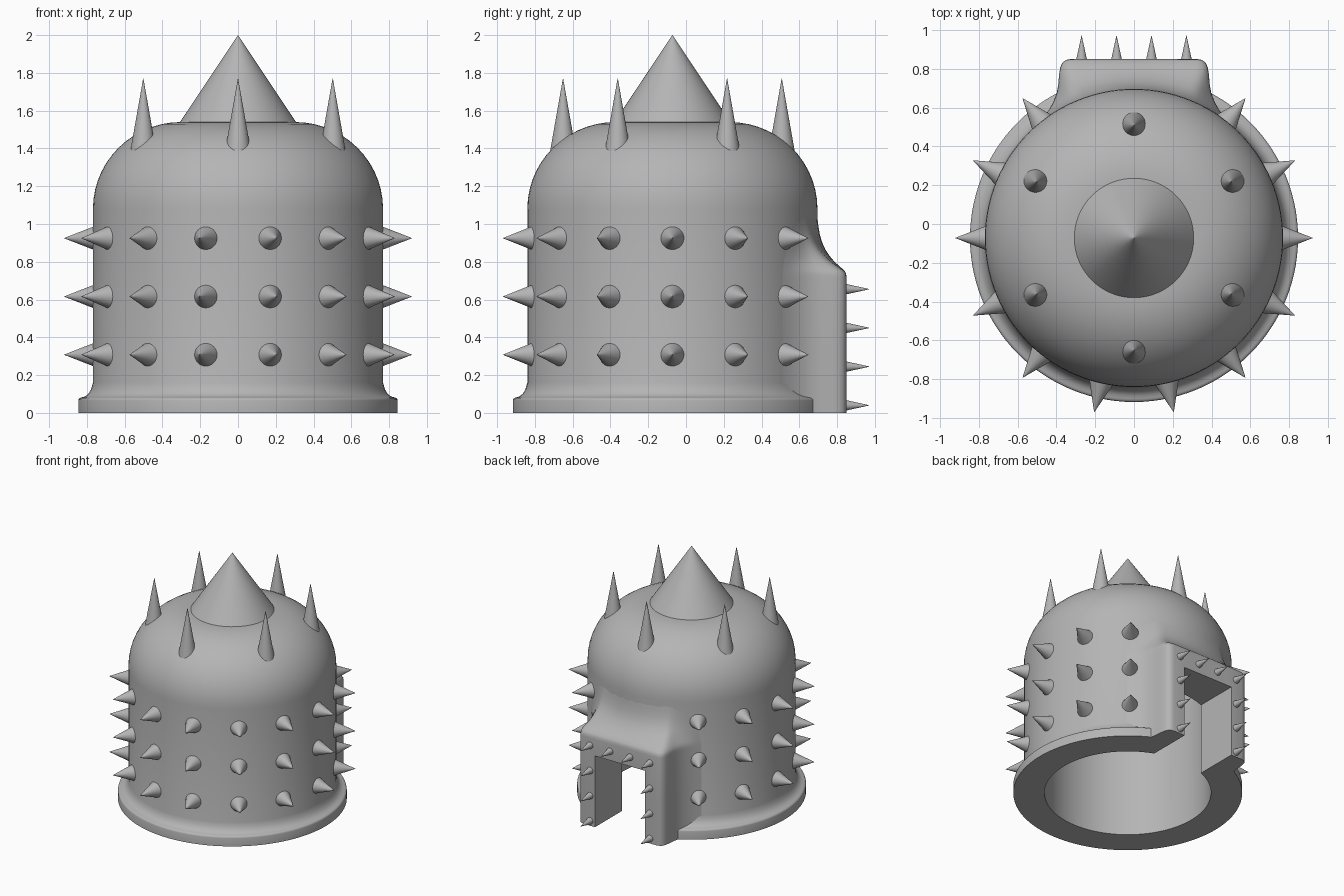
import bpy, bmesh
from math import sin, cos, pi, atan2, hypot
from mathutils import Vector, Matrix

if "Cube" in bpy.data.objects:
    bpy.data.objects.remove(bpy.data.objects["Cube"])

CY = -0.072      # y of the round body's axis
R = 0.768        # wall radius

# Dark grey used on every part
grey = bpy.data.materials.new("dark_grey")
grey.diffuse_color = (0.46, 0.46, 0.46, 1)
grey.use_nodes = True
grey.node_tree.nodes["Principled BSDF"].inputs["Base Color"].default_value = grey.diffuse_color


def finish(name, bm, y=0.0):
    bmesh.ops.recalc_face_normals(bm, faces=bm.faces[:])
    me = bpy.data.meshes.new(name)
    bm.to_mesh(me)
    bm.free()
    me.materials.append(grey)
    ob = bpy.data.objects.new(name, me)
    ob.location.y = y
    bpy.context.collection.objects.link(ob)
    return ob


def activate(ob):
    bpy.ops.object.select_all(action='DESELECT')
    ob.select_set(True)
    bpy.context.view_layer.objects.active = ob


def smooth(ob):
    activate(ob)
    bpy.ops.object.shade_smooth_by_angle(angle=0.8)


def loft(bm, rings, caps=False):
    """Quads between closed rings of points; optionally cap both ends."""
    rows = [[bm.verts.new(p) for p in ring] for ring in rings]
    n = len(rows[0])
    for a, b in zip(rows, rows[1:]):
        for i in range(n):
            j = (i + 1) % n
            bm.faces.new((a[i], a[j], b[j], b[i]))
    if caps:
        bm.faces.new(rows[0])
        bm.faces.new(rows[-1])


def spikes(name, items, segs=32, y=0.0):
    """Cones in one object, each given as (base point, tip point, base radius)."""
    bm = bmesh.new()
    for base, tip, rad in items:
        base, tip = Vector(base), Vector(tip)
        d = tip - base
        m = Matrix.Translation((base + tip) / 2) @ d.to_track_quat('Z', 'Y').to_matrix().to_4x4()
        # a tiny flat tip keeps the cone's shading true up to the point
        bmesh.ops.create_cone(bm, cap_ends=True, segments=segs, radius1=rad,
                              radius2=0.0008, depth=d.length, matrix=m)
    smooth(finish(name, bm, y))


def dome(rx, rz, n=14):
    return [(0.3 + rx * cos(k * pi / 2 / n), 1.08 + rz * sin(k * pi / 2 / n)) for k in range(n + 1)]


# Hollow domed body with a flared foot
profile = [(0, 1.385)] + dome(0.315, 0.305)[::-1] + [(0.615, 0), (0.845, 0), (0.845, 0.066),
           (0.843, 0.073), (0.837, 0.079), (0.828, 0.082), (0.812, 0.086), (0.793, 0.1),
           (0.778, 0.125), (R, 0.16)]
profile += dome(R - 0.3, 0.46) + [(0, 1.54)]
SEG = 112
bm = bmesh.new()
loft(bm, [[(r * cos(2 * pi * i / SEG), r * sin(2 * pi * i / SEG), z) for i in range(SEG)]
          for r, z in profile])
bmesh.ops.remove_doubles(bm, verts=bm.verts[:], dist=1e-5)
body = finish("domed_body", bm, CY)

# Porch that blends into the wall: plan outline drawn back toward the wall near its top
half = [(0.1, 0.85), (0.2, 0.85), (0.325, 0.85), (0.35, 0.845), (0.37, 0.83), (0.38, 0.805),
        (0.386, 0.77), (0.39, 0.72), (0.398, 0.675), (0.415, 0.63), (0.438, 0.588),
        (0.458, 0.561), (0.477, 0.535), (0.51, 0.5)]
outer = [(-x, y) for x, y in half[::-1]] + [(0, 0.85)] + half
polar = [(atan2(y - CY, x), hypot(x, y - CY)) for x, y in outer]
EDGE = R - 0.002
polar[0], polar[-1] = (polar[0][0], EDGE), (polar[-1][0], EDGE)
back = [(a, 0.69) for a, r in polar[::-1]]
layers = [(0, 1), (0.35, 1), (0.715, 1), (0.735, 0.985), (0.752, 0.94), (0.775, 0.77), (0.8, 0.59),
          (0.83, 0.43), (0.865, 0.28), (0.905, 0.165), (0.95, 0.085), (1.0, 0.035), (1.05, 0)]
bm = bmesh.new()
rings = []
for z, s in layers:
    front = [(a, EDGE * (1 - s) + r * s) for a, r in polar]
    rings.append([(r * cos(a), r * sin(a), z) for a, r in front + back])
loft(bm, rings, True)
porch = finish("porch", bm, CY)

# Doorway cut through porch and wall
bm = bmesh.new()
bmesh.ops.create_cube(bm, size=1, matrix=Matrix.Translation((0, 0.7, 0.24))
                      @ Matrix.Diagonal((0.45, 0.8, 0.68, 1)))
cutter = finish("door_cutter", bm)
cutter.hide_render = True
for ob in (body, porch):
    activate(ob)
    mod = ob.modifiers.new("doorway", 'BOOLEAN')
    mod.operation = 'DIFFERENCE'
    mod.solver = 'EXACT'
    mod.object = cutter
    bpy.ops.object.modifier_apply(modifier=mod.name)
    smooth(ob)
bpy.data.objects.remove(cutter)

# Large roof cone and six upright roof spikes
spikes("roof_cone", [((0, 0, 1.53), (0, 0, 2.0), 0.314)], 64, CY)
crown = []
for k in range(6):
    a = pi / 2 + k * pi / 3
    x, y = 0.579 * cos(a), 0.579 * sin(a)
    crown.append(((x, y, 1.36), (x, y, 1.77), 0.073))
spikes("roof_spikes", crown, y=CY)

# Three rows of wall spikes, leaving out those behind the porch
wall = []
for z in (0.308, 0.616, 0.925):
    for k in range(14):
        if k not in (3, 4):
            a = 2 * pi * k / 14
            wall.append(((0.74 * cos(a), 0.74 * sin(a), z), (0.92 * cos(a), 0.92 * sin(a), z), 0.071))
spikes("wall_spikes", wall, y=CY)

# Small spikes around the doorway
spots = [(sx * 0.27, z) for sx in (-1, 1) for z in (0.04, 0.245, 0.45, 0.655)]
spots += [(-0.09, 0.655), (0.09, 0.655)]
spikes("door_spikes", [((x, 0.845, z), (x, 0.97, z), 0.028) for x, z in spots], 24)
